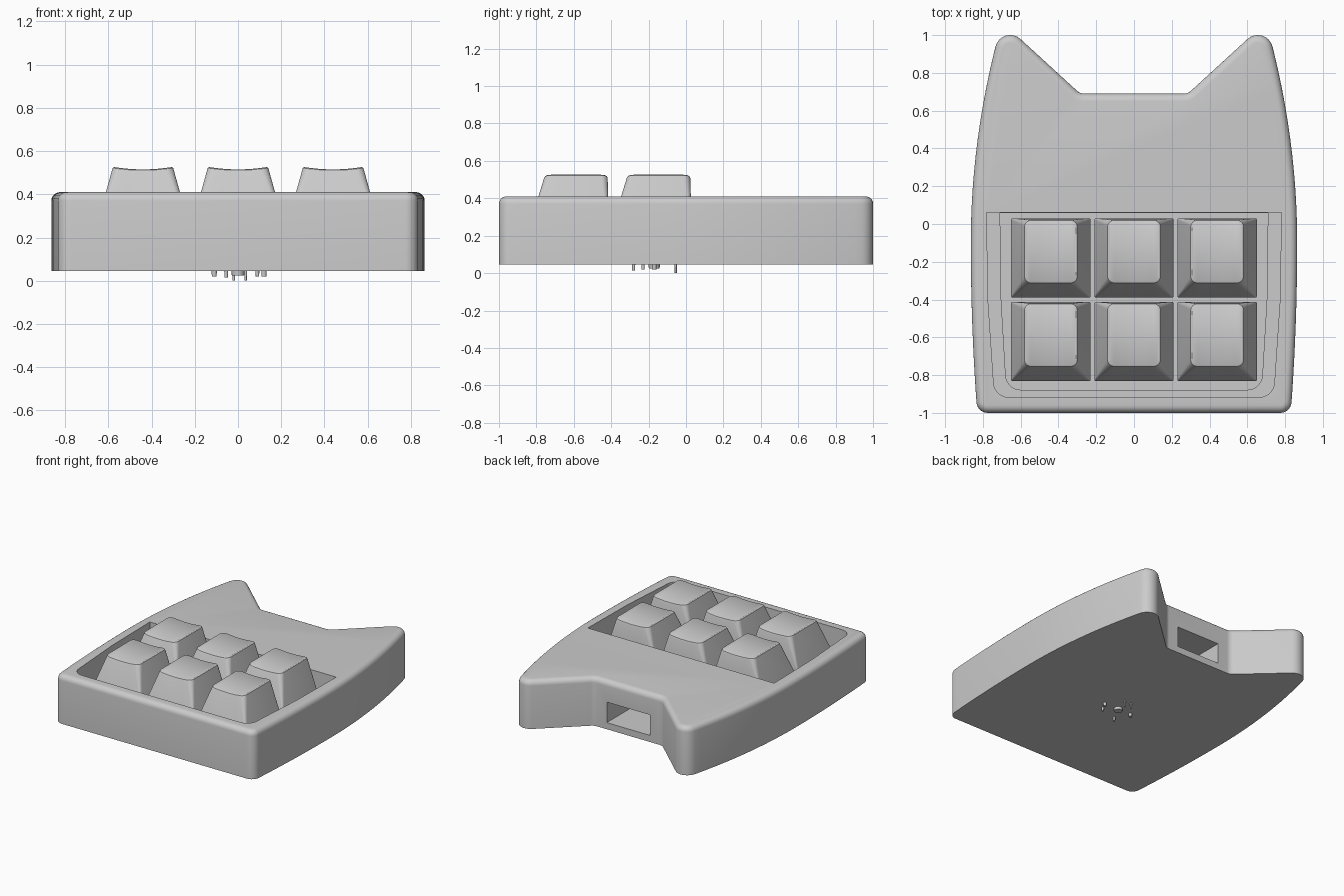
import bpy, bmesh, math
from mathutils import Vector

cube = bpy.data.objects.get("Cube")
if cube:
    bpy.data.objects.remove(cube, do_unlink=True)

grey = bpy.data.materials.new("light_grey")
grey.use_nodes = True
grey.diffuse_color = (0.6, 0.6, 0.6, 1)
grey.node_tree.nodes["Principled BSDF"].inputs["Base Color"].default_value = (0.6, 0.6, 0.6, 1)


def finish(bm, name, smooth=True):
    bmesh.ops.recalc_face_normals(bm, faces=bm.faces)
    mesh = bpy.data.meshes.new(name)
    bm.to_mesh(mesh)
    bm.free()
    mesh.materials.append(grey)
    obj = bpy.data.objects.new(name, mesh)
    bpy.context.collection.objects.link(obj)
    if smooth:
        shade(obj)
    return obj


def activate(obj):
    bpy.ops.object.select_all(action='DESELECT')
    obj.select_set(True)
    bpy.context.view_layer.objects.active = obj


def shade(obj):
    activate(obj)
    bpy.ops.object.shade_smooth_by_angle(angle=math.radians(30))


def rounded(p0, p1, p2, radius, steps=8):
    """Arc replacing the corner p1 between p0 and p2."""
    p0, p1, p2 = Vector(p0), Vector(p1), Vector(p2)
    a, b = (p0 - p1).normalized(), (p2 - p1).normalized()
    half = a.angle(b) / 2
    centre = p1 + (a + b).normalized() * radius / math.sin(half)
    start = p1 + a * radius / math.tan(half) - centre
    end = p1 + b * radius / math.tan(half) - centre
    sweep = math.pi - 2 * half
    return [tuple(centre + (start * math.sin((1 - t) * sweep) + end * math.sin(t * sweep))
                  / math.sin(sweep)) for t in (i / steps for i in range(steps + 1))]


def mirrored(half):
    return half + [(-x, y) for x, y in reversed(half)]


def prism(name, outline, z0, z1, fillet=0, smooth=True):
    bm = bmesh.new()
    base = bm.faces.new([bm.verts.new((x, y, z0)) for x, y in outline])
    ext = bmesh.ops.extrude_face_region(bm, geom=[base])
    top = [v for v in ext["geom"] if isinstance(v, bmesh.types.BMVert)]
    bmesh.ops.translate(bm, verts=top, vec=(0, 0, z1 - z0))
    bmesh.ops.recalc_face_normals(bm, faces=bm.faces)
    if fillet:
        rim = [e for e in bm.edges if all(v.co.z > z1 - 0.001 for v in e.verts)]
        bmesh.ops.bevel(bm, geom=rim, offset=fillet, segments=5, profile=0.5,
                        affect='EDGES', clamp_overlap=False)
    return finish(bm, name, smooth)


def cut(target, cutter):
    mod = target.modifiers.new("cut", 'BOOLEAN')
    mod.operation = 'DIFFERENCE'
    mod.solver = 'EXACT'
    mod.object = cutter
    activate(target)
    bpy.ops.object.modifier_apply(modifier=mod.name)
    bpy.data.objects.remove(cutter, do_unlink=True)


def side_x(y):
    """Bulging side of the case."""
    return 0.864 - (0.121 if y > -0.1 else 0.042) * (y + 0.1) ** 2


# Case outline: front corner, bowed side, pointed ear, notch corner
side = [(side_x(y), y) for y in (-0.9 + 1.8 * i / 20 for i in range(21))]
ear, notch = (0.70, 1.07), (0.285, 0.69)
half = rounded((0, -1), (side_x(-1), -1), side[0], 0.06)
half += side
half += rounded(side[-1], ear, notch, 0.08)
half += rounded(ear, notch, (0, 0.69), 0.06)
case = prism("case", mirrored(half), 0.045, 0.41, fillet=0.04, smooth=False)


# Stepped key well and rear port opening
def well(name, back, mid, front, y_back, y_front, floor, top):
    corner = rounded((0, y_front), (front, y_front), (mid, -0.4), 0.08)
    return prism(name, mirrored(corner + [(mid, -0.4), (back, y_back)]), floor, top, smooth=False)


cut(case, well("well_cutter", 0.78, 0.773, 0.738, 0.06, -0.917, 0.18, 0.6))
cut(case, well("floor_cutter", 0.709, 0.703, 0.675, 0.059, -0.878, 0.15, 0.3))
port = [(-0.18, 0.34), (0.18, 0.34), (0.18, 0.8), (-0.18, 0.8)]
cut(case, prism("port_cutter", port, 0.095, 0.25, smooth=False))
shade(case)


def cap_ring(bm, z, hw, yf, yb, r, dish, n=6):
    """Rounded rectangle as matching back and front chains, left to right."""
    arc = [i * math.pi / 2 / n for i in range(n + 1)]
    left = [(-hw + r - r * math.cos(a), r - r * math.sin(a)) for a in arc]
    chain = left + [(x * (hw - r), 0) for x in (-0.6, -0.2, 0.2, 0.6)]
    chain += [(-x, d) for x, d in reversed(left)]
    back, front = [], []
    for x, inset in chain:
        h = z - dish * (1 - (x / hw) ** 2)
        back.append(bm.verts.new((x, yb - inset, h)))
        front.append(bm.verts.new((x, yf + inset, h)))
    return back, front


def keycap(name, x, y):
    bm = bmesh.new()
    rings = [cap_ring(bm, *spec) for spec in (
        (0.27, 0.21, -0.21, 0.21, 0.008, 0),
        (0.512, 0.143, -0.137, 0.203, 0.035, 0.010),
        (0.522, 0.140, -0.132, 0.199, 0.035, 0.011),
        (0.526, 0.132, -0.124, 0.191, 0.032, 0.011))]
    loops = [b + f[::-1] for b, f in rings]
    for lo, hi in zip(loops, loops[1:]):
        for i in range(len(lo)):
            j = (i + 1) % len(lo)
            bm.faces.new((lo[i], lo[j], hi[j], hi[i]))
    back, front = rings[-1]
    for i in range(len(back) - 1):
        bm.faces.new((back[i], back[i + 1], front[i + 1], front[i]))
    bm.faces.new(loops[0])
    bmesh.ops.translate(bm, verts=bm.verts, vec=(x, y, 0))
    finish(bm, name)


# Two rows of three keys on square switches
for row, y in (("back", -0.18), ("front", -0.622)):
    for column, x in (("right", -0.44), ("middle", 0), ("left", 0.44)):
        keycap(f"keycap_{row}_{column}", x, y)
        s = 0.15
        square = [(x - s, y - s), (x + s, y - s), (x + s, y + s), (x - s, y + s)]
        prism(f"switch_{row}_{column}", square, 0.14, 0.28)


# Switch post and pins poking through the base
def pin(name, x, y, z, r):
    bm = bmesh.new()
    bmesh.ops.create_cone(bm, cap_ends=True, segments=16, radius1=r * 0.8, radius2=r, depth=0.1 - z)
    bmesh.ops.translate(bm, verts=bm.verts, vec=(x, y, (0.1 + z) / 2))
    finish(bm, name)


pin("switch_post", 0, -0.17, 0.025, 0.036)
for i, (x, y, z, r) in enumerate((
        (-0.11, -0.17, 0.02, 0.014), (0.12, -0.17, 0.02, 0.014), (-0.055, -0.28, 0.015, 0.010),
        (0.09, -0.23, 0.02, 0.010), (-0.02, -0.055, 0, 0.007), (0.035, -0.055, 0, 0.007))):
    pin(f"switch_pin_{i + 1}", x, y, z, r)
